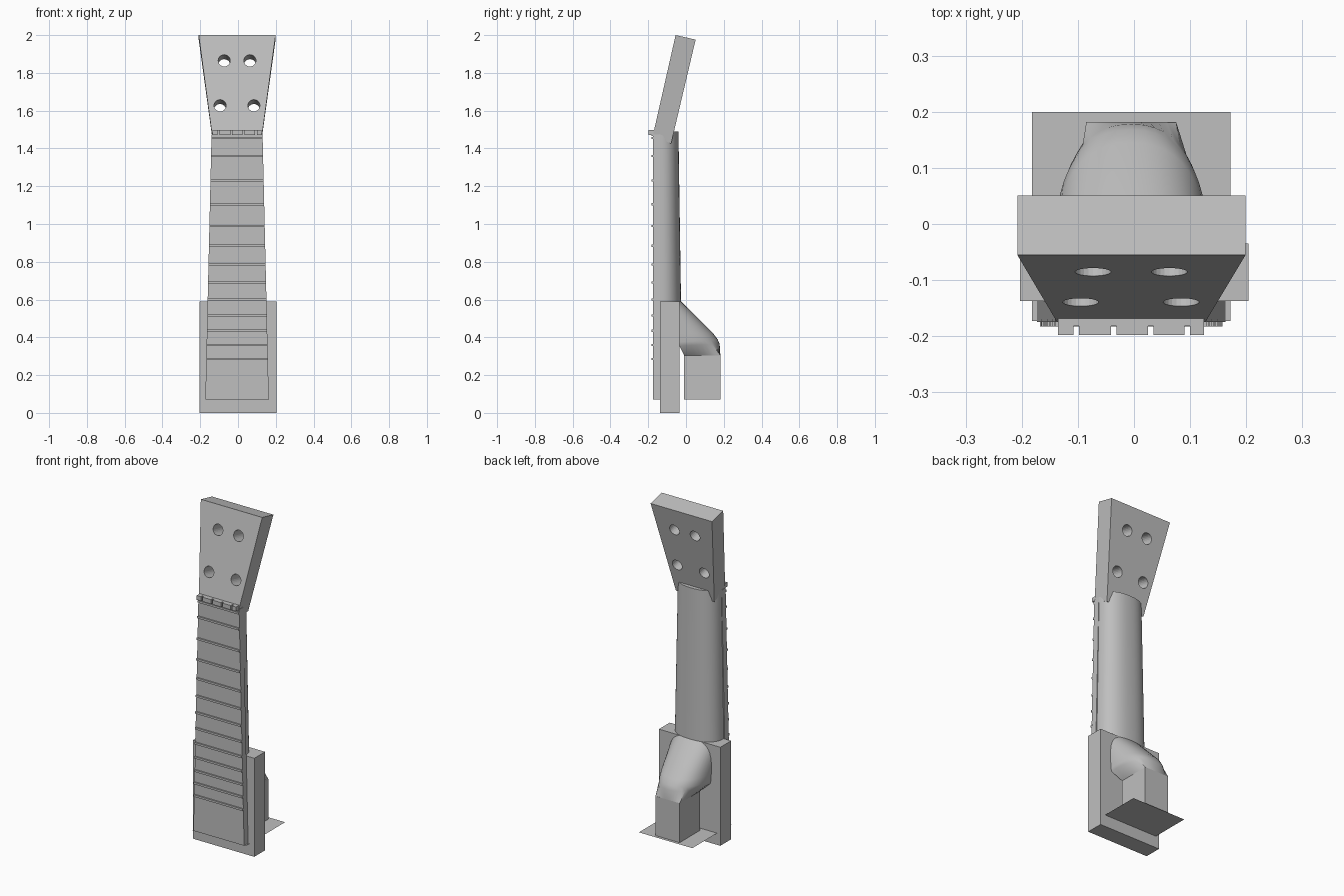
import bpy, bmesh, math
from mathutils import Vector

if "Cube" in bpy.data.objects:
    bpy.data.objects.remove(bpy.data.objects["Cube"])

grey = bpy.data.materials.new("plain grey")
grey.diffuse_color = (0.52, 0.52, 0.52, 1)
grey.use_nodes = True
grey.node_tree.nodes["Principled BSDF"].inputs["Base Color"].default_value = grey.diffuse_color
CX = -0.005  # the neck sits slightly left of centre


def make(name, rings, smooth=False, caps=True):
    """Skin a list of closed rings into one object."""
    bm = bmesh.new()
    loops = [[bm.verts.new(p) for p in r] for r in rings]
    n = len(rings[0])
    for a, b in zip(loops, loops[1:]):
        for i in range(n):
            j = (i + 1) % n
            bm.faces.new((a[i], a[j], b[j], b[i]))
    if caps:
        bm.faces.new(loops[0])
        if len(loops) > 1:
            bm.faces.new(loops[-1])
    bmesh.ops.recalc_face_normals(bm, faces=bm.faces)
    me = bpy.data.meshes.new(name)
    bm.to_mesh(me)
    bm.free()
    me.materials.append(grey)
    ob = bpy.data.objects.new(name, me)
    bpy.context.collection.objects.link(ob)
    if smooth:
        bpy.ops.object.select_all(action='DESELECT')
        bpy.context.view_layer.objects.active = ob
        ob.select_set(True)
        bpy.ops.object.shade_smooth_by_angle(angle=math.radians(35))
    return ob


def rect(x0, x1, y0, y1, z):
    return [(x0, y0, z), (x1, y0, z), (x1, y1, z), (x0, y1, z)]


def box(name, x0, x1, y0, y1, z0, z1):
    return make(name, [rect(x0, x1, y0, y1, z0), rect(x0, x1, y0, y1, z1)])


def d_ring(w, y0, y1, z0, z1, n=24, p=0.85):
    """D-shaped section: flat at y0, rounded towards y1, tilted from z0 to z1."""
    pts = []
    for i in range(n + 1):
        a = math.pi * i / n
        c, s = math.cos(a), max(0.0, math.sin(a))
        t = s ** p
        pts.append((CX + math.copysign(abs(c) ** p, c) * w,
                    y0 + (y1 - y0) * t, z0 + (z1 - z0) * t))
    return pts


def board_w(z):
    return 0.168 - (z - 0.07) * 0.0235


# Fingerboard, tapering towards the nut
make("fingerboard", [rect(CX - board_w(z), CX + board_w(z), -0.175, -0.137, z)
                     for z in (0.07, 1.475)])

# Frets
for z in (1.455, 1.36, 1.23, 1.105, 0.99, 0.885, 0.785, 0.69, 0.6, 0.515,
          0.435, 0.36, 0.285):
    w = board_w(z)
    box("fret", CX - w, CX + w, -0.183, -0.17, z - 0.006, z + 0.006)

# Rounded neck shaft
make("neck", [d_ring(0.151, -0.14, -0.025, 0.5, 0.5),
              d_ring(0.133, -0.14, -0.04, 1.49, 1.49)], True)

# Nut: base strip plus five teeth between the string slots
box("nut_base", -0.135, 0.125, -0.182, -0.14, 1.465, 1.498)
edges = (-0.135, -0.103, -0.036, 0.03, 0.095, 0.125)
for i in range(5):
    a = edges[i] + (0.005 if i else 0)
    b = edges[i + 1] - (0.005 if i < 4 else 0)
    box("nut_tooth", a, b, -0.198, -0.18, 1.472, 1.498)

# Headstock: flared slab leaning back
head = make("headstock", [
    [(-0.137, -0.175, 1.47), (0.127, -0.175, 1.47),
     (0.122, -0.079, 1.425), (-0.132, -0.079, 1.425)],
    [(-0.208, -0.055, 2.0), (0.199, -0.055, 2.0),
     (0.199, 0.051, 1.976), (-0.208, 0.051, 1.976)]])

# Tuner holes drilled square to the slab
axis = Vector((0, 0.51, -0.115)).normalized()
up = Vector((0, 0.115, 0.51)).normalized()
for x, z in ((-0.073, 1.865), (0.063, 1.865), (-0.095, 1.627), (0.084, 1.627)):
    c = Vector((x, -0.055 - (2.0 - z) * 0.2255, z))
    ring = [Vector((math.cos(t), 0, 0)) * 0.032 + up * math.sin(t) * 0.032
            for t in (math.tau * k / 24 for k in range(24))]
    cut = make("hole_cutter", [[c + v + axis * d for v in ring] for d in (-0.05, 0.2)])
    cut.hide_render = True
    cut.hide_viewport = True
    m = head.modifiers.new("hole", 'BOOLEAN')
    m.operation = 'DIFFERENCE'
    m.solver = 'EXACT'
    m.object = cut

# Body end block
box("body_block", -0.203, 0.204, -0.137, -0.035, 0.0, 0.59)

# Heel: rounded sweep from the neck, faceting down onto a square foot
N = 24


def foot_ring(x0, x1, y0, y1, z):
    """Rectangle sampled to match the D-section points."""
    pts = []
    for i in range(N + 1):
        if i <= 7:
            pts.append((x1, y0 + (y1 - y0) * i / 7, z))
        elif i >= N - 7:
            pts.append((x0, y0 + (y1 - y0) * (N - i) / 7, z))
        else:
            pts.append((x1 + (x0 - x1) * (i - 7) / (N - 14), y1, z))
    return pts


make("heel", [d_ring(0.149, -0.14, -0.028, 0.585, 0.592),
              d_ring(0.139, -0.06, 0.145, 0.42, 0.42),
              d_ring(0.136, -0.04, 0.168, 0.375, 0.388),
              d_ring(0.132, -0.035, 0.178, 0.355, 0.365),
              foot_ring(-0.085, 0.075, -0.01, 0.182, 0.305)], True)
box("heel_foot", -0.085, 0.075, -0.01, 0.182, 0.07, 0.306)

# Thin sheet under the foot
make("base_sheet", [rect(-0.182, 0.172, -0.173, 0.2, 0.07)])
